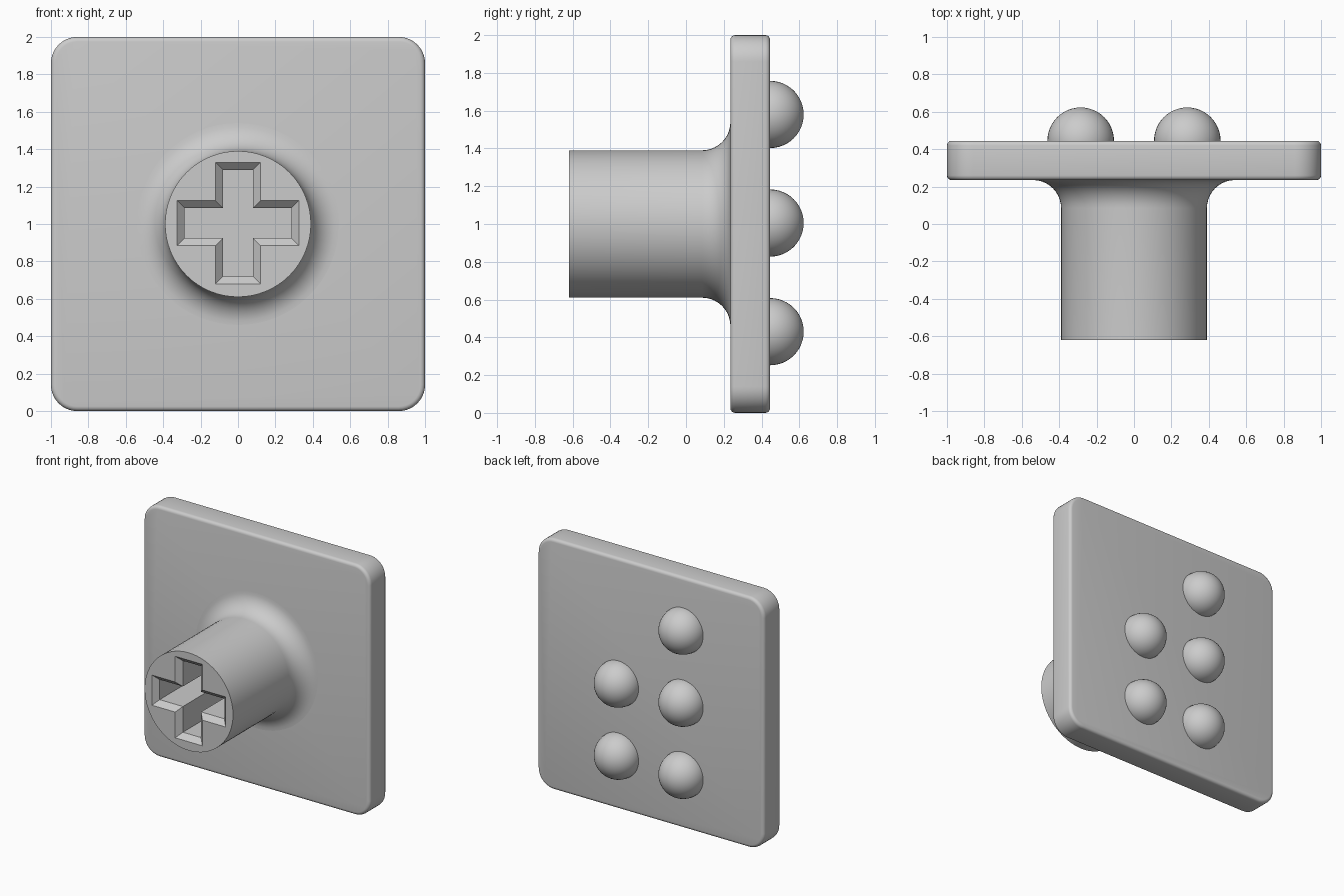
import bpy, bmesh, math
from mathutils import Vector, Matrix

default = bpy.data.objects.get("Cube")
if default:
    bpy.data.objects.remove(default, do_unlink=True)

gray = bpy.data.materials.new("light_gray")
gray.use_nodes = True
COLOR = (0.6, 0.6, 0.6, 1)
gray.diffuse_color = COLOR
gray.node_tree.nodes["Principled BSDF"].inputs["Base Color"].default_value = COLOR

FRONT, BACK, TIP = 0.235, 0.445, -0.62   # plate faces and stem tip along y
MID = 1.0                                # height of the stem axis
STEM_R, FILLET = 0.39, 0.15


def finish(bm, name):
    bmesh.ops.recalc_face_normals(bm, faces=bm.faces)
    mesh = bpy.data.meshes.new(name)
    bm.to_mesh(mesh)
    bm.free()
    mesh.materials.append(gray)
    ob = bpy.data.objects.new(name, mesh)
    bpy.context.collection.objects.link(ob)
    return ob


def activate(ob):
    bpy.ops.object.select_all(action='DESELECT')
    ob.select_set(True)
    bpy.context.view_layer.objects.active = ob


def smooth(ob):
    activate(ob)
    bpy.ops.object.shade_smooth_by_angle(angle=math.radians(35))


# Plate: rounded corners, then softened rims
bm = bmesh.new()
bmesh.ops.create_cube(bm, size=1, matrix=Matrix.Translation((0, (FRONT + BACK) / 2, MID))
                      @ Matrix.Diagonal((2, BACK - FRONT, 2, 1)))
corners = [e for e in bm.edges if abs(e.verts[0].co.y - e.verts[1].co.y) > 0.1]
bmesh.ops.bevel(bm, geom=corners, offset=0.14, segments=10, profile=0.5, affect='EDGES')
rims = [e for e in bm.edges if abs(e.verts[0].co.y - e.verts[1].co.y) < 0.01]
bmesh.ops.bevel(bm, geom=rims, offset=0.025, segments=4, profile=0.5, affect='EDGES')
smooth(finish(bm, "plate"))

# Stem: turned profile with a fillet flaring into the plate
profile = [(STEM_R, TIP)]
for i in range(11):
    a = math.pi / 2 * i / 10
    profile.append((STEM_R + FILLET * (1 - math.cos(a)), FRONT - FILLET * (1 - math.sin(a))))
profile.append((STEM_R + FILLET, FRONT + 0.06))
bm = bmesh.new()
verts = [bm.verts.new((r, y, MID)) for r, y in profile]
wire = [bm.edges.new(pair) for pair in zip(verts, verts[1:])]
bmesh.ops.spin(bm, geom=verts + wire, cent=(0, 0, MID), axis=(0, 1, 0),
               angle=2 * math.pi, steps=64, use_merge=True)
bmesh.ops.remove_doubles(bm, verts=bm.verts, dist=0.0001)
bmesh.ops.holes_fill(bm, edges=[e for e in bm.edges if e.is_boundary], sides=0)
stem = finish(bm, "stem")

# Cross socket: chamfered mouth, straight walls, flat floor
bm = bmesh.new()
rings = []
for y, d in ((TIP - 0.04, 0.08), (TIP + 0.04, 0), (TIP + 0.57, 0)):
    a, w = 0.285 + d, 0.08 + d
    ring = []
    for k in range(4):
        turn = Matrix.Rotation(k * math.pi / 2, 3, 'Y')
        for x, z in ((a, w), (a, -w), (w, -w)):
            ring.append(bm.verts.new(turn @ Vector((x, 0, z)) + Vector((0, y, MID + 0.005))))
    rings.append(ring)
for r0, r1 in zip(rings, rings[1:]):
    for i in range(len(r0)):
        j = (i + 1) % len(r0)
        bm.faces.new((r0[i], r0[j], r1[j], r1[i]))
bm.faces.new(rings[0])
bm.faces.new(rings[-1])
cutter = finish(bm, "socket_cutter")
cutter.hide_render = True

cut = stem.modifiers.new("socket", 'BOOLEAN')
cut.operation = 'DIFFERENCE'
cut.solver = 'EXACT'
cut.object = cutter
activate(stem)
bpy.ops.object.modifier_apply(modifier=cut.name)
bpy.data.objects.remove(cutter, do_unlink=True)
smooth(stem)

# Domed dots on the back: a column of three and a column of two
for x, heights in ((-0.285, (0.43, 1.005, 1.58)), (0.285, (0.43, 1.005))):
    side = "right" if x < 0 else "left"
    for n, z in enumerate(heights):
        bm = bmesh.new()
        bmesh.ops.create_uvsphere(bm, u_segments=40, v_segments=24, radius=0.178,
                                  matrix=Matrix.Translation((x, BACK, z))
                                  @ Matrix.Rotation(-math.pi / 2, 4, 'X'))
        bmesh.ops.bisect_plane(bm, geom=bm.verts[:] + bm.edges[:] + bm.faces[:],
                               plane_co=(0, BACK - 0.01, 0), plane_no=(0, 1, 0), clear_inner=True)
        smooth(finish(bm, f"dot_{side}_{n + 1}"))
